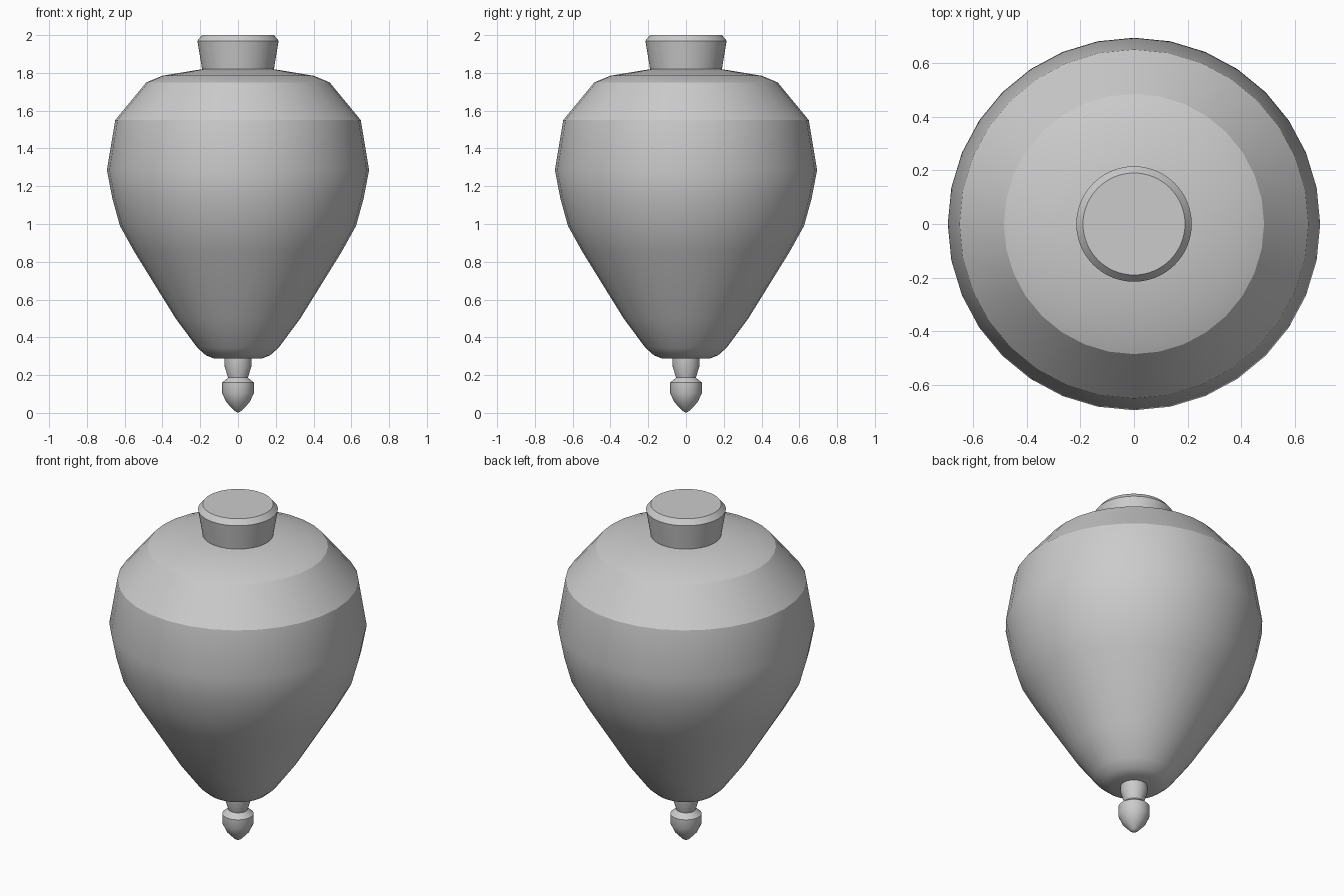
import bpy, bmesh, math

if "Cube" in bpy.data.objects:
    bpy.data.objects.remove(bpy.data.objects["Cube"])


def lathe(name, profile, sides):
    """Closed turned part from (radius, z) points listed bottom to top."""
    bm = bmesh.new()
    rings = []
    for r, z in profile:
        if r == 0:
            rings.append([bm.verts.new((0, 0, z))] * sides)
        else:
            rings.append([bm.verts.new((r * math.cos(2 * math.pi * i / sides),
                                        r * math.sin(2 * math.pi * i / sides), z))
                          for i in range(sides)])
    for low, high in zip(rings, rings[1:]):
        for i in range(sides):
            j = (i + 1) % sides
            bm.faces.new(dict.fromkeys((low[i], low[j], high[j], high[i])))
    # flat end caps
    if profile[0][0] > 0:
        bm.faces.new(rings[0][::-1])
    if profile[-1][0] > 0:
        bm.faces.new(rings[-1])
    bmesh.ops.recalc_face_normals(bm, faces=bm.faces)
    mesh = bpy.data.meshes.new(name)
    bm.to_mesh(mesh)
    bm.free()
    obj = bpy.data.objects.new(name, mesh)
    bpy.context.collection.objects.link(obj)
    bpy.ops.object.select_all(action='DESELECT')
    obj.select_set(True)
    bpy.context.view_layer.objects.active = obj
    bpy.ops.object.shade_smooth_by_angle(angle=math.radians(26))
    return obj


# Pear-shaped body
lathe("body", [(0.125, 0.287), (0.17, 0.305), (0.215, 0.345), (0.33, 0.50),
               (0.55, 0.855), (0.625, 0.99), (0.665, 1.135), (0.694, 1.285),
               (0.65, 1.55), (0.485, 1.75), (0.40, 1.785), (0.187, 1.82)], 32)

# Flared crown with bevelled rim
lathe("crown", [(0.187, 1.80), (0.215, 1.97), (0.19, 2.0)], 64)

# Short stem under the body
lathe("stem", [(0.072, 0.30), (0.072, 0.25), (0.052, 0.185)][::-1], 32)

# Pointed tip
lathe("tip", [(0, 0), (0.022, 0.014), (0.062, 0.057), (0.084, 0.105),
              (0.084, 0.16), (0.052, 0.187)], 32)
